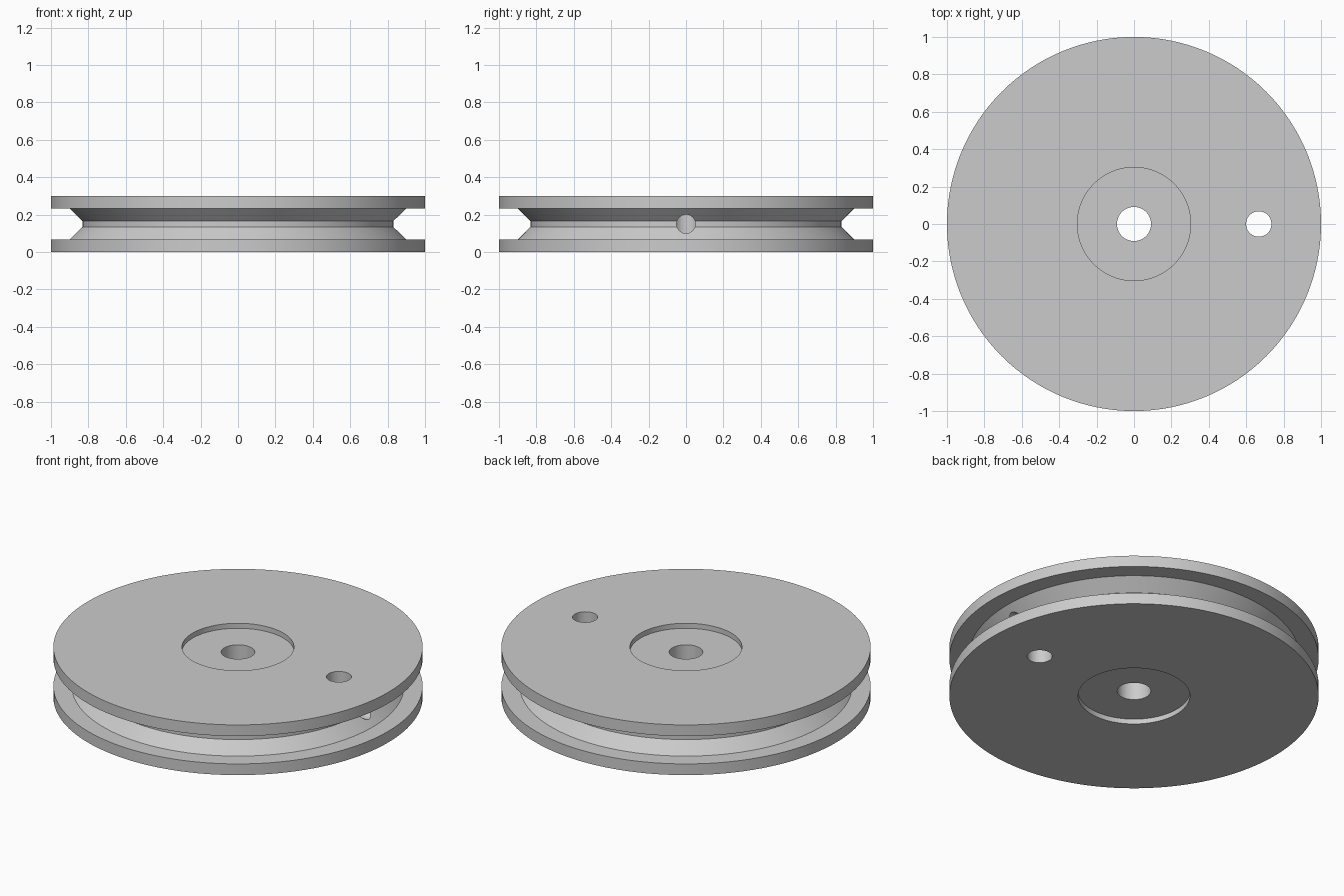
import bpy
import bmesh
import math
from mathutils import Matrix, Vector

cube = bpy.data.objects.get("Cube")
if cube:
    bpy.data.objects.remove(cube, do_unlink=True)

THICK = 0.3
MID = THICK / 2
EYELET_X = 0.667

# Plain grey for the whole pulley
grey = bpy.data.materials.new("light_grey")
grey.use_nodes = True
grey.diffuse_color = (0.6, 0.6, 0.6, 1)
grey.node_tree.nodes["Principled BSDF"].inputs["Base Color"].default_value = (0.6, 0.6, 0.6, 1)


def add_object(name, bm):
    bmesh.ops.recalc_face_normals(bm, faces=bm.faces)
    mesh = bpy.data.meshes.new(name)
    bm.to_mesh(mesh)
    bm.free()
    mesh.materials.append(grey)
    obj = bpy.data.objects.new(name, mesh)
    bpy.context.collection.objects.link(obj)
    return obj


def lathe(name, profile, steps=128):
    """Revolve a closed (radius, height) outline around z."""
    bm = bmesh.new()
    verts = [bm.verts.new((r, 0, z)) for r, z in profile]
    edges = [bm.edges.new((verts[i - 1], verts[i])) for i in range(len(verts))]
    bmesh.ops.spin(bm, geom=verts + edges, cent=(0, 0, 0), axis=(0, 0, 1),
                   angle=math.tau, steps=steps, use_merge=True)
    bmesh.ops.remove_doubles(bm, verts=bm.verts, dist=1e-5)
    return add_object(name, bm)


def rod(name, radius, length, matrix):
    bm = bmesh.new()
    bmesh.ops.create_cone(bm, cap_ends=True, segments=48, radius1=radius,
                          radius2=radius, depth=length, matrix=matrix)
    obj = add_object(name, bm)
    obj.hide_render = True
    return obj


# Lower half of the outline: bore, recess, flange, sloped groove
half = [(0.091, 0.03), (0.303, 0.03), (0.303, 0), (1, 0),
        (1, 0.067), (0.9, 0.067), (0.832, 0.134)]
outline = half + [(r, THICK - z) for r, z in reversed(half)]
pulley = lathe("pulley_wheel", outline)

# Cord holes: one through the faces, one from the groove into it
cutters = [
    rod("eyelet_cutter", 0.068, 1, Matrix.Translation((EYELET_X, 0, MID))),
    rod("cord_hole_cutter", 0.05, 0.28,
        Matrix.Translation((EYELET_X + 0.14, 0, MID)) @ Matrix.Rotation(math.pi / 2, 4, "Y")),
]
bpy.context.view_layer.objects.active = pulley
for cutter in cutters:
    mod = pulley.modifiers.new("hole", "BOOLEAN")
    mod.operation = "DIFFERENCE"
    mod.solver = "EXACT"
    mod.object = cutter
    bpy.ops.object.modifier_apply(modifier=mod.name)
    bpy.data.objects.remove(cutter, do_unlink=True)

# Smooth curves with crisp rims
bpy.ops.object.select_all(action="DESELECT")
pulley.select_set(True)
bpy.ops.object.shade_smooth_by_angle(angle=math.radians(30))
